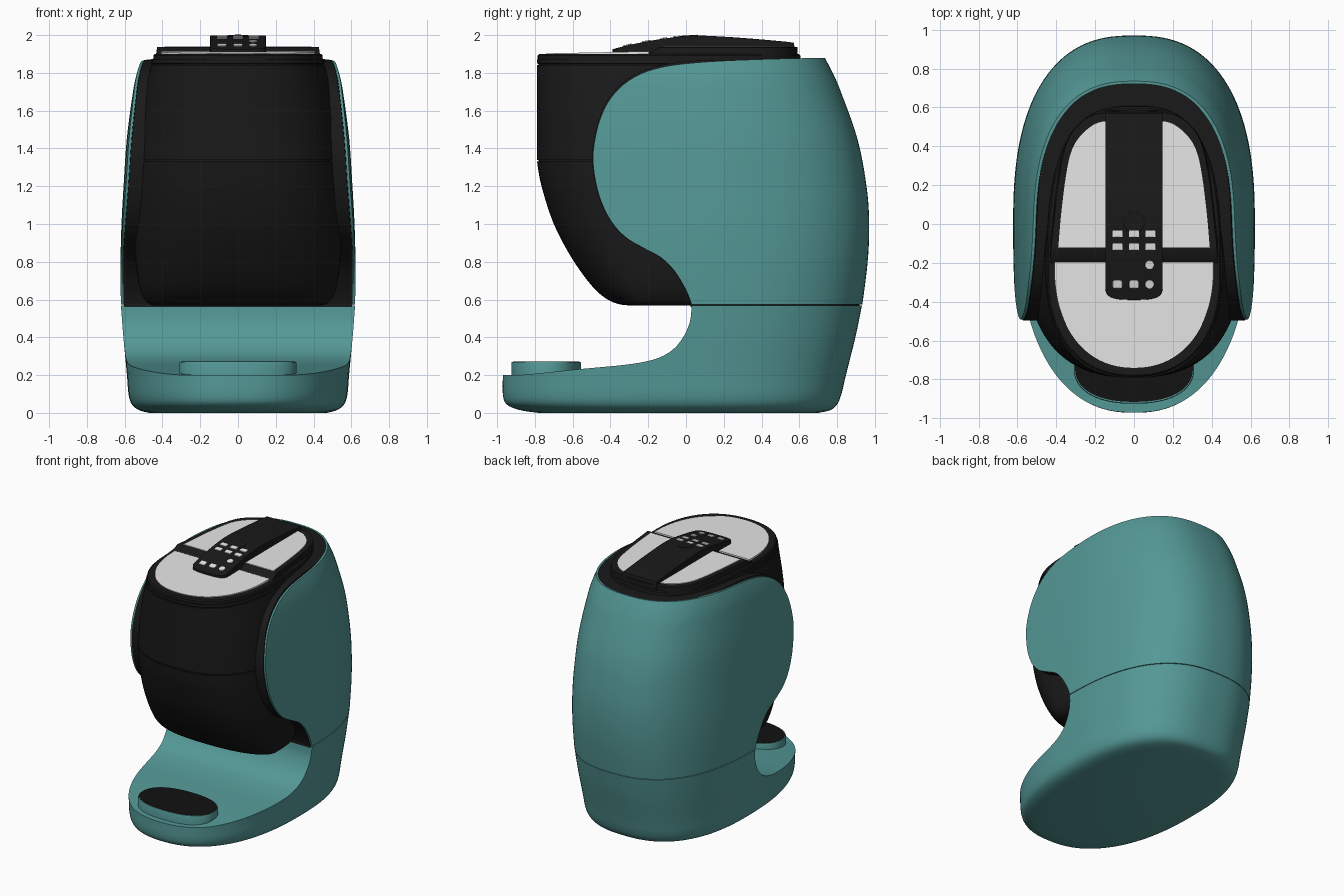
import bpy, bmesh, math
from mathutils import Vector

if "Cube" in bpy.data.objects:
    bpy.data.objects.remove(bpy.data.objects["Cube"])


def material(name, r, g, b):
    m = bpy.data.materials.new(name)
    m.diffuse_color = (r, g, b, 1)
    m.use_nodes = True
    m.node_tree.nodes["Principled BSDF"].inputs["Base Color"].default_value = m.diffuse_color
    return m


TEAL = material("teal plastic", 0.088, 0.315, 0.305)
BLACK = material("black plastic", 0.010, 0.010, 0.010)
DEEP = material("deep black tray", 0.006, 0.006, 0.006)
GREY = material("light grey panel", 0.8, 0.8, 0.8)
WHITE = material("button white", 0.85, 0.85, 0.85)


def smooth(pts, sub=5):
    """Catmull-Rom curve through tuples of any size."""
    out = []
    v = [Vector(p) for p in pts]
    for i in range(len(v) - 1):
        a, b, c, d = v[max(i - 1, 0)], v[i], v[i + 1], v[min(i + 2, len(v) - 1)]
        for k in range(sub):
            t = k / sub
            out.append(tuple(0.5 * (2 * b + (c - a) * t + (2 * a - 5 * b + 4 * c - d) * t * t
                                    + (3 * b - a - 3 * c + d) * t ** 3)))
    return out + [tuple(pts[-1])]


def egg(w, yf, yb, yc=0.0, nf=2.0, nb=2.5, n=128):
    """Egg outline: separate front and back lengths and roundness."""
    pts = []
    for i in range(n):
        t = 2 * math.pi * (i + 0.5) / n
        c, s = math.cos(t), math.sin(t)
        e = 2 / (nb if s > 0 else nf)
        length = yb - yc if s > 0 else yc - yf
        pts.append((math.copysign(w * abs(c) ** e, c), yc + math.copysign(length * abs(s) ** e, s)))
    return pts


def skin(name, rings, mat, bevel=0.0):
    """Closed solid through equal-length rings of 3D points."""
    bm = bmesh.new()
    rows = [[bm.verts.new(p) for p in r] for r in rings]
    n = len(rows[0])
    for a, b in zip(rows, rows[1:]):
        for i in range(n):
            j = (i + 1) % n
            bm.faces.new((a[i], a[j], b[j], b[i]))
    bm.faces.new(rows[0][::-1])
    bm.faces.new(rows[-1])
    bmesh.ops.recalc_face_normals(bm, faces=bm.faces)
    me = bpy.data.meshes.new(name)
    bm.to_mesh(me)
    bm.free()
    me.materials.append(mat)
    ob = bpy.data.objects.new(name, me)
    bpy.context.collection.objects.link(ob)
    if bevel:
        m = ob.modifiers.new("bevel", 'BEVEL')
        m.width, m.segments, m.limit_method = bevel, 3, 'ANGLE'
        m.angle_limit = math.radians(40)
    return ob


def loft(name, rows, mat, **kw):
    return skin(name, [[(x, y, r[0]) for x, y in egg(*r[1:4], **kw)] for r in rows], mat)


def prism_x(name, pts, hw, mat, bevel=0.0):
    return skin(name, [[(x, y, z) for y, z in pts] for x in (-hw, hw)], mat, bevel)


def prism_z(name, pts, z0, z1, mat, bevel=0.0):
    return skin(name, [[(x, y, z) for x, y in pts] for z in (z0, z1)], mat, bevel)


def boolean(ob, cutter, op):
    m = ob.modifiers.new("cut", 'BOOLEAN')
    m.operation, m.solver, m.object = op, 'EXACT', cutter
    bpy.context.view_layer.objects.active = ob
    bpy.ops.object.modifier_apply(modifier=m.name)
    bpy.data.objects.remove(cutter)


# Base: lofted foot with the cup space scooped out
base_rows = [(0, .47, -.78, .70), (.015, .525, -.88, .765), (.045, .562, -.95, .80), (.1, .58, -.97, .823),
             (.2, .588, -.97, .847), (.4, .607, -.97, .897), (.569, .62, -.97, .932)]
base = loft("base", smooth(base_rows, 4), TEAL, nf=2.35)
scoop = smooth([(.03, .58), (.02, .48), (-.025, .385), (-.09, .32), (-.18, .28), (-.32, .255),
                (-.55, .233), (-.85, .203), (-.95, .2), (-1.2, .2)])
boolean(base, prism_x("scoop", [(.03, .8)] + scoop + [(-1.2, .8)], 1, TEAL), 'DIFFERENCE')

# Upper hull rows shared by the teal shell and the black liner
hull = smooth([(.5, .615, -1.36, .918), (.57, .62, -1.36, .933), (.8, .622, -1.36, .962), (1.0, .617, -1.36, .97),
               (1.2, .606, -1.36, .956), (1.45, .589, -1.36, .908), (1.7, .556, -1.36, .82),
               (1.8, .535, -1.36, .777), (1.88, .508, -1.36, .735), (1.96, .48, -1.36, .69)])
inner = [(z, w - .014, f, b - .014) for z, w, f, b in hull]
edge = smooth([(.03, .574), (0, .65), (-.06, .75), (-.13, .82), (-.22, .87), (-.32, .93), (-.4, 1.02),
               (-.46, 1.15), (-.49, 1.3), (-.487, 1.42), (-.45, 1.57), (-.38, 1.69), (-.27, 1.78),
               (-.12, 1.832), (.1, 1.858), (.4, 1.872), (.73, 1.88)], 4)

# Shell: thin teal side and back wrap
shell = loft("side_shell", hull, TEAL, nf=2.8)
boolean(shell, prism_x("clip", edge + [(1.5, 1.882), (1.5, .573)], 1, TEAL), 'INTERSECT')
boolean(shell, loft("hollow", inner, TEAL, nf=2.8), 'DIFFERENCE')

# Liner: black core just inside the shell
liner = loft("inner_body", [(z, w - .001, f, b - .001) for z, w, f, b in inner], BLACK, nf=2.8)
rim = [(y - .004, min(z + (.01 if z > 1.6 else 0), 1.872)) for y, z in edge if z < 1.862]
boolean(liner, prism_x("clip", [(.024, .56)] + rim + [(1.5, 1.872), (1.5, .56)], 1, BLACK), 'INTERSECT')


# Front tank with seam grooves
def groove(z, w, f, b):
    return [(z - .004, w, f, b), (z - .003, w - .01, f + .01, b), (z + .003, w - .01, f + .01, b), (z + .004, w, f, b)]


tank_rows = smooth([(.568, .43, -.29, .3), (.577, .47, -.36, .3), (.61, .5, -.43, .3), (.68, .525, -.505, .3),
                    (.82, .543, -.605, .3), (1.0, .55, -.7, .3), (1.2, .549, -.765, .3), (1.325, .543, -.788, .3)])
tank_rows += groove(1.335, .542, -.79, .3)
tank_rows += smooth([(1.345, .542, -.79, .3), (1.6, .515, -.79, .3), (1.835, .462, -.79, .3)])
tank_rows += groove(1.845, .46, -.79, .3) + [(1.87, .455, -.79, .3)]
loft("front_tank", tank_rows, BLACK, yc=-.2, nf=2.45)

# Top: rim, raised rear lid and light panels
loft("top_rim", [(1.85, .45, -.785, .61), (1.892, .448, -.785, .605), (1.9, .44, -.777, .597)],
     BLACK, yc=-.25, nf=2.3, nb=2.8)
half = smooth([(.435, -.14), (.42, 0), (.39, .25), (.35, .42), (.29, .51), (.2, .565), (0, .59)], 4)
lid = half + [(-x, y) for x, y in half[-2::-1]]
low = [(x, y if y > -.1 else -.2) for x, y in lid]
skin("rear_lid", [[(x, y, 1.87) for x, y in low], [(x, y, 1.9) for x, y in low],
                  [(x * .985, y, 1.936) for x, y in lid]], BLACK, .006)
panel = [(.14, -.12), (.39, -.12)] + smooth([(.388, -.1), (.375, .05), (.35, .25), (.32, .38),
                                             (.27, .46), (.2, .515), (.14, .53)], 4)
for side, label in ((1, "right"), (-1, "left")):
    prism_z("rear_panel_" + label, [(side * x, y) for x, y in panel], 1.93, 1.941, GREY)
front = [p for p in egg(.41, -.74, .3, yc=-.22, nf=2.2) if p[1] < -.22] + [(.41, -.195), (-.41, -.195)]
skin("front_panel", [[(x, y, 1.895) for x, y in front],
                     [(x, y, 1.914 + .02 * (y + .2)) for x, y in front]], GREY)

# Control strip with crowned profile and rounded front end
crown = smooth([(-.39, 1.925), (-.3, 1.948), (-.2, 1.968), (-.1, 1.984), (0, 1.995), (.1, 1.997),
                (.3, 1.985), (.5, 1.968), (.57, 1.96)], 4)
strip = prism_x("control_strip", [(-.39, 1.895)] + crown + [(.588, 1.88), (.58, 1.86), (-.3, 1.86)], .2, BLACK)
plan = [p for p in egg(.147, -.39, .1, yc=-.32, nf=3.2) if p[1] < -.32] + [(.147, .8), (-.147, .8)]
boolean(strip, prism_z("round_end", plan, 1.5, 2.5, BLACK), 'INTERSECT')
bevel = strip.modifiers.new("bevel", 'BEVEL')
bevel.width, bevel.segments, bevel.angle_limit = .008, 2, math.radians(50)


def strip_at(y):
    for (y0, z0), (y1, z1) in zip(crown, crown[1:]):
        if y0 <= y <= y1:
            s = (z1 - z0) / (y1 - y0)
            return z0 + s * (y - y0), math.atan(s)


# Buttons set into the strip
def button(name, x, y, w, d, n, mat, top=.005):
    z, tilt = strip_at(y)
    ob = prism_z(name, egg(w, -d, d, nf=n, nb=n, n=32), -.01, top, mat, .002)
    ob.location, ob.rotation_euler = (x, y, z), (tilt, 0, 0)


for y in (-.05, -.117):
    for x in (-.085, 0, .085):
        button("square_button", x, y, .027, .018, 8, WHITE)
for x in (-.085, 0):
    button("square_button", x, -.31, .025, .021, 5, WHITE)
for y in (-.21, -.31):
    button("round_button", .08, y, .023, .023, 2, WHITE)
button("thumb_disc", 0, .01, .055, .055, 2, BLACK, .003)

# Cup stand on the foot
loft("cup_stand", [(.19, .31, -.925, -.555), (.262, .31, -.925, -.555), (.27, .307, -.922, -.558)],
     TEAL, yc=-.74, nf=2.3, nb=2.3)
loft("cup_stand_top", [(.265, .303, -.915, -.565), (.272, .303, -.915, -.565)], DEEP, yc=-.74, nf=2.3, nb=2.3)

# Smooth shading with crisp edges
for ob in bpy.context.scene.objects:
    ob.select_set(True)
bpy.context.view_layer.objects.active = base
bpy.ops.object.shade_smooth_by_angle(angle=math.radians(35))
